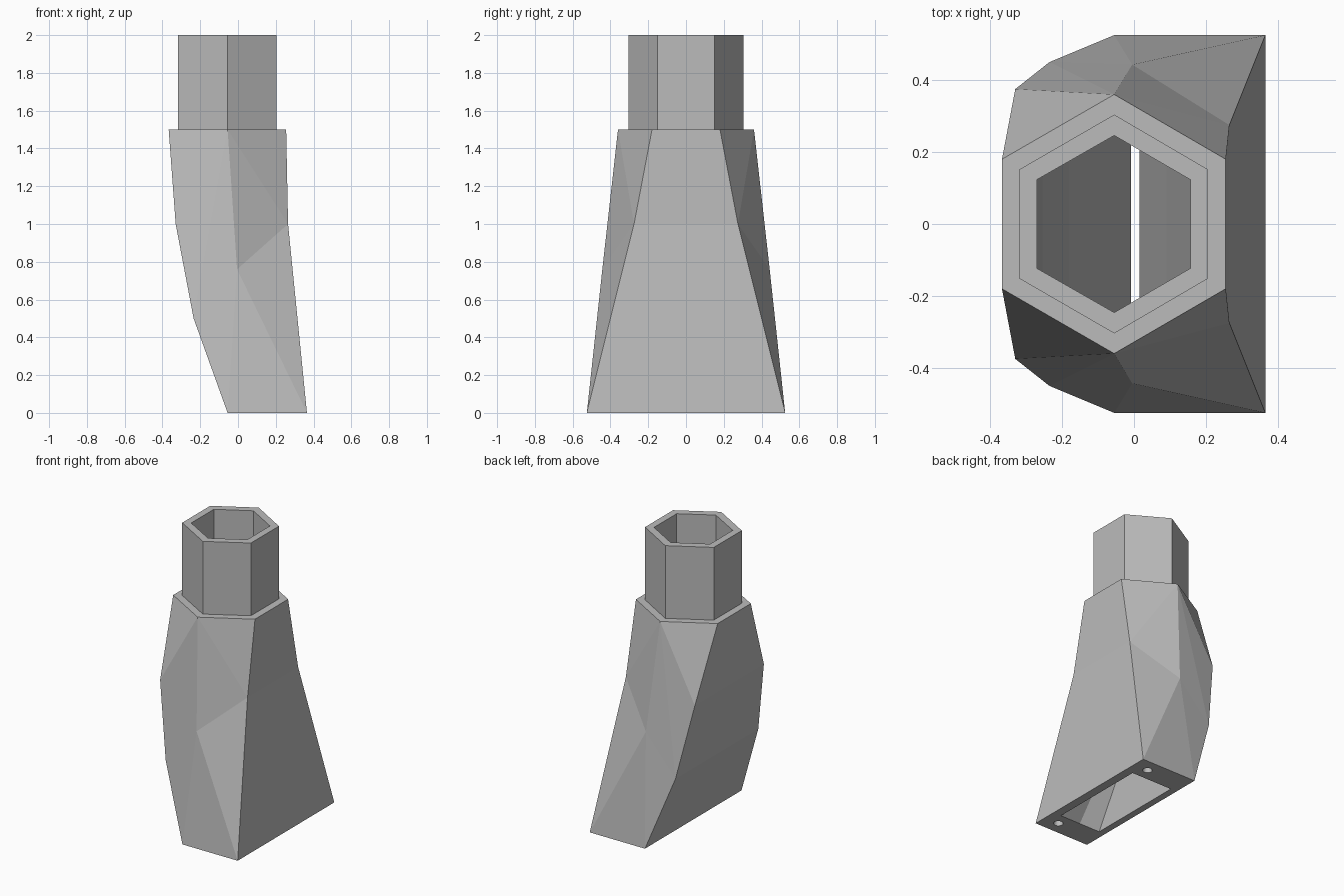
import bpy, bmesh
from mathutils import Vector

if "Cube" in bpy.data.objects:
    bpy.data.objects.remove(bpy.data.objects["Cube"])

grey = bpy.data.materials.new("plain grey")
grey.diffuse_color = (0.5, 0.5, 0.5, 1)
grey.use_nodes = True
grey.node_tree.nodes["Principled BSDF"].inputs["Base Color"].default_value = grey.diffuse_color

# Key points of one half (y >= 0): left edge, middle ridge, right edge
pts = {
    "L0": (-.055, .525, 0), "L1": (-.235, .45, .5), "L2": (-.33, .375, 1), "L3": (-.367, .18, 1.5),
    "M1": (-.005, .443, .76), "M3": (-.055, .36, 1.5),
    "R0": (.365, .525, 0), "R2": (.265, .275, 1), "R3": (.255, .18, 1.5),
}
# Hexagonal collar (outside), bottom then top
for tag, z in (("4", 1.5), ("5", 2)):
    pts["L" + tag] = (-.318, .152, z)
    pts["M" + tag] = (-.055, .304, z)
    pts["R" + tag] = (.205, .152, z)
# Duct sections: z, left x/y, middle x/y, right x/y
duct = [
    (0, -.008, .35, .15, .35, .305, .35),
    (.55, -.18, .33, -.08, .35, .015, .28),
    (1, -.255, .25, -.05, .30, .09, .20),
    (1.5, -.27, .123, -.055, .246, .157, .123),
    (2, -.27, .123, -.055, .246, .157, .123),
]
for i, (z, xl, yl, xm, ym, xr, yr) in enumerate(duct):
    pts[f"l{i}"] = (xl, yl, z)
    pts[f"m{i}"] = (xm, ym, z)
    pts[f"r{i}"] = (xr, yr, z)

# Faces of one half: faceted shell, shoulder, collar, top rim, bottom rim
half = ["L3 M3 L2", "L2 M3 L1", "L1 M3 M1", "L0 L1 M1", "L0 M1 R0", "M1 R2 R0", "M1 M3 R2", "M3 R3 R2",
        "L3 L4 M4 M3", "M3 M4 R4 R3", "L4 L5 M5 M4", "M4 M5 R5 R4",
        "L5 l4 m4 M5", "M5 m4 r4 R5", "L0 R0 r0 m0 l0"]
# Edges joined straight across to the mirrored half
across = ["L0 L1", "L1 L2", "L2 L3", "R0 R2", "R2 R3", "L3 L4", "L4 L5", "L5 l4",
          "R3 R4", "R4 R5", "R5 r4", "L0 l0", "R0 r0"]
for i in range(4):
    half += [f"l{i} l{i+1} m{i+1} m{i}", f"m{i} m{i+1} r{i+1} r{i}"]
    across += [f"l{i} l{i+1}", f"r{i} r{i+1}"]

bm = bmesh.new()
pos = {k: bm.verts.new(p) for k, p in pts.items()}
neg = {k: bm.verts.new((p[0], -p[1], p[2])) for k, p in pts.items()}
for f in half:
    for side in (pos, neg):
        bm.faces.new([side[k] for k in f.split()])
for e in across:
    a, b = e.split()
    bm.faces.new([pos[a], pos[b], neg[b], neg[a]])
bmesh.ops.recalc_face_normals(bm, faces=bm.faces)
mesh = bpy.data.meshes.new("nozzle_body")
bm.to_mesh(mesh)
bm.free()
mesh.materials.append(grey)
body = bpy.data.objects.new("nozzle_body", mesh)
bpy.context.collection.objects.link(body)

# Two screw holes in the underside
for name, s in (("back", 1), ("front", -1)):
    bpy.ops.mesh.primitive_cylinder_add(vertices=24, radius=.03, depth=.3, location=(.255, s * .435, 0))
    cutter = bpy.context.object
    cutter.name = f"{name}_screw_hole_cutter"
    cutter.data.materials.append(grey)
    cutter.hide_render = True
    cutter.display_type = 'WIRE'
    mod = body.modifiers.new(f"{name}_screw_hole", 'BOOLEAN')
    mod.operation = 'DIFFERENCE'
    mod.solver = 'EXACT'
    mod.object = cutter
